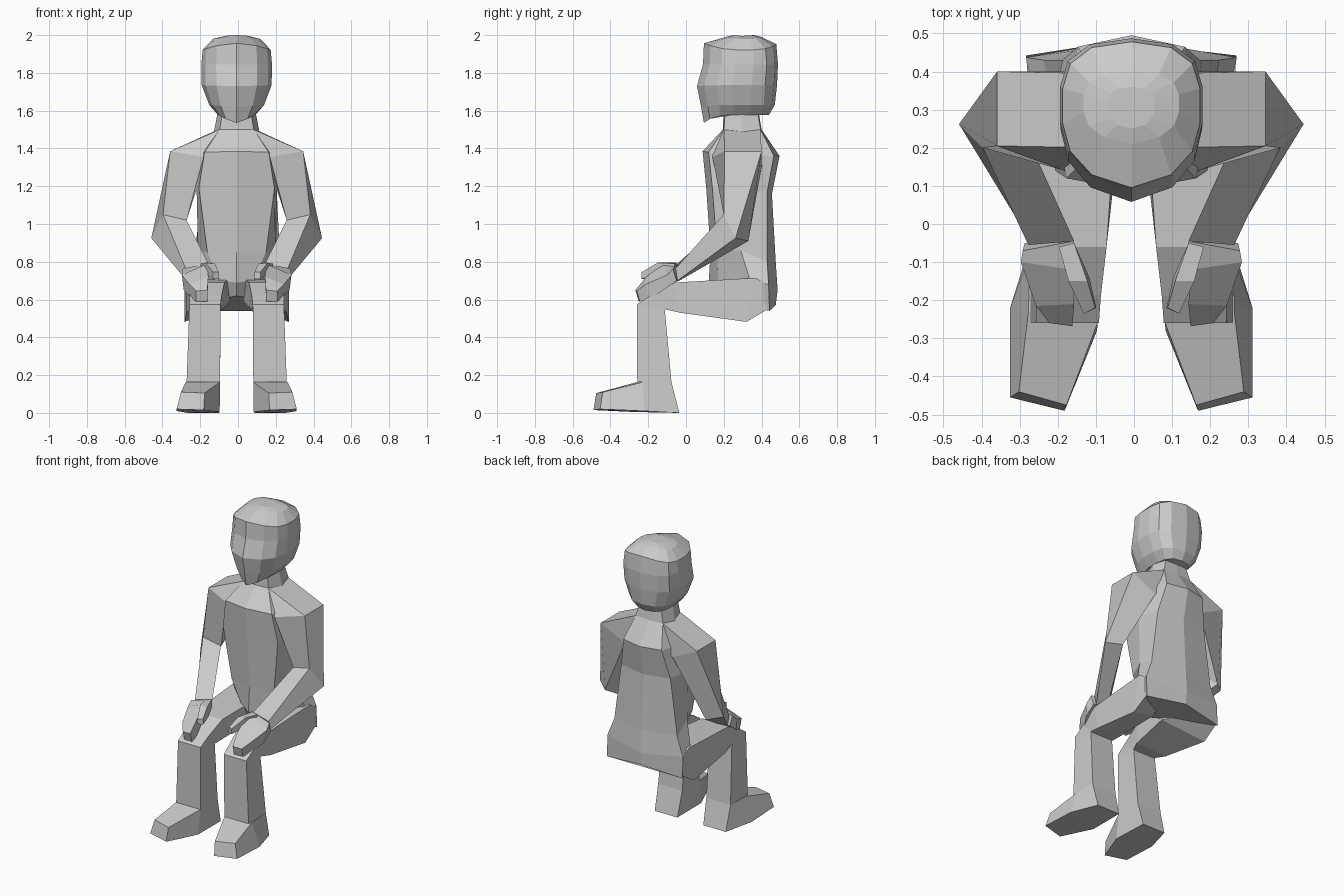
import bpy, bmesh

CX = -0.007  # symmetry plane of the figure


def loft(name, rings):
    """Skin a list of equal-length rings into a closed, flat-shaded solid."""
    bm = bmesh.new()
    vs = [[bm.verts.new((x + CX, y, z)) for x, y, z in r] for r in rings]
    n = len(vs[0])
    for a, b in zip(vs, vs[1:]):
        for i in range(n):
            j = (i + 1) % n
            bm.faces.new((a[i], a[j], b[j], b[i]))
    bm.faces.new(vs[0])
    bm.faces.new(vs[-1])
    bmesh.ops.recalc_face_normals(bm, faces=bm.faces)
    me = bpy.data.meshes.new(name)
    bm.to_mesh(me)
    bm.free()
    ob = bpy.data.objects.new(name, me)
    bpy.context.collection.objects.link(ob)
    return ob


def pair(name, rings):
    """Same loft on both sides of the body."""
    for side, s in (("right", -1), ("left", 1)):
        loft(side + "_" + name, [[(s * x, y, z) for x, y, z in r] for r in rings])


def full(half):
    """Complete a half ring (front centre to back centre)."""
    return half + [(-x, y, z) for x, y, z in half[-2:0:-1]]


# Head: stacked rounded rings; side points drop near the crown, front dips at the chin
def head_ring(zc, z, drop, hw, yf, yb):
    plan = [(0, 0, 1), (.58, .09, .5), (.89, .25, .1), (1, .44, 0),
            (1, .68, 0), (.89, .85, 0), (.58, .96, 0), (0, 1, 0)]
    return full([(hw * u, yf + (yb - yf) * v, z + (zc - z) * w - drop * u * u)
                 for u, v, w in plan])


loft("head", [head_ring(*r) for r in (
    (1.535, 1.578, 0, .10, .095, .44),
    (1.62, 1.63, 0, .145, .08, .47),
    (1.73, 1.735, 0, .185, .058, .482),
    (1.845, 1.845, 0, .187, .09, .487),
    (1.957, 1.952, .03, .18, .095, .478),
    (1.99, 1.99, .01, .125, .21, .40),
    (2.0, 2.0, .004, .06, .25, .36))])

# Torso with neck, narrowing to the crotch in front and wide at the hips behind
loft("torso", [full(r) for r in (
    [(0, .20, 1.62), (.07, .21, 1.62), (.095, .29, 1.62), (.07, .375, 1.62), (0, .38, 1.62)],
    [(0, .195, 1.50), (.09, .20, 1.50), (.12, .30, 1.49), (.10, .395, 1.50), (0, .40, 1.50)],
    [(0, .088, 1.385), (.17, .12, 1.38), (.20, .28, 1.36), (.14, .465, 1.36), (0, .495, 1.36)],
    [(0, .108, 1.18), (.20, .14, 1.19), (.212, .29, 1.18), (.18, .43, 1.17), (0, .455, 1.16)],
    [(0, .13, .85), (.155, .165, .85), (.205, .29, .86), (.23, .43, .80), (0, .475, .80)],
    [(0, .12, .69), (.09, .17, .70), (.265, .34, .70), (.276, .437, .68), (0, .485, .65)],
    [(0, .15, .62), (.05, .20, .61), (.20, .33, .57), (.276, .442, .54), (0, .475, .57)])])

# Shoulder, upper arm and forearm
pair("arm", [
    [(.09, .20, 1.50), (.10, .395, 1.50), (.12, .42, 1.33), (.15, .13, 1.36)],
    [(.352, .205, 1.385), (.352, .40, 1.385), (.175, .40, 1.30), (.175, .14, 1.355)],
    [(.39, .20, 1.05), (.452, .262, .925), (.37, .33, .91), (.265, .21, 1.02)],
    [(.27, -.055, .765), (.265, -.045, .70), (.19, -.035, .70), (.15, -.045, .79)]])

# Hand resting on the thigh
pair("hand", [
    [(.285, -.07, .765), (.28, -.05, .70), (.19, -.035, .70), (.15, -.045, .79)],
    [(.29, -.10, .73), (.28, -.12, .65), (.17, -.12, .67), (.155, -.12, .79)],
    [(.25, -.215, .68), (.235, -.20, .60), (.155, -.20, .61), (.15, -.21, .72)],
    [(.215, -.26, .645), (.215, -.245, .59), (.155, -.25, .59), (.155, -.268, .65)]])
pair("thumb", [
    [(.19, -.06, .79), (.19, -.06, .74), (.15, -.05, .74), (.15, -.05, .795)],
    [(.165, -.15, .795), (.16, -.15, .73), (.11, -.14, .73), (.115, -.15, .79)],
    [(.125, -.235, .745), (.125, -.235, .71), (.092, -.22, .71), (.095, -.22, .745)]])


# Leg: stations bent at the knee (inner x, outer x, upper y z, under y z, inner lift)
def leg_ring(xi, xo, ty, tz, uy, uz, lift=0):
    return [(xi, ty, tz), (xo, ty, tz), (xo, uy, uz), (xi, uy - lift, uz + lift)]


pair("leg", [leg_ring(*r) for r in (
    (.12, .272, .43, .68, .435, .55, .03),
    (.035, .276, .37, .715, .32, .482, .11),
    (.065, .265, -.06, .69, -.03, .53, .03),
    (.08, .25, -.19, .62, -.105, .547),
    (.085, .25, -.26, .575, -.112, .545),
    (.088, .265, -.258, .163, -.077, .163))])

# Foot: wedge widening from heel to toe
pair("foot", [
    [(.088, -.077, .163), (.265, -.077, .163), (.26, -.035, .0), (.095, -.035, .0)],
    [(.088, -.258, .163), (.27, -.23, .163), (.318, -.22, .01), (.09, -.28, .005)],
    [(.17, -.475, .105), (.295, -.44, .11), (.318, -.455, .02), (.175, -.49, .015)]])
